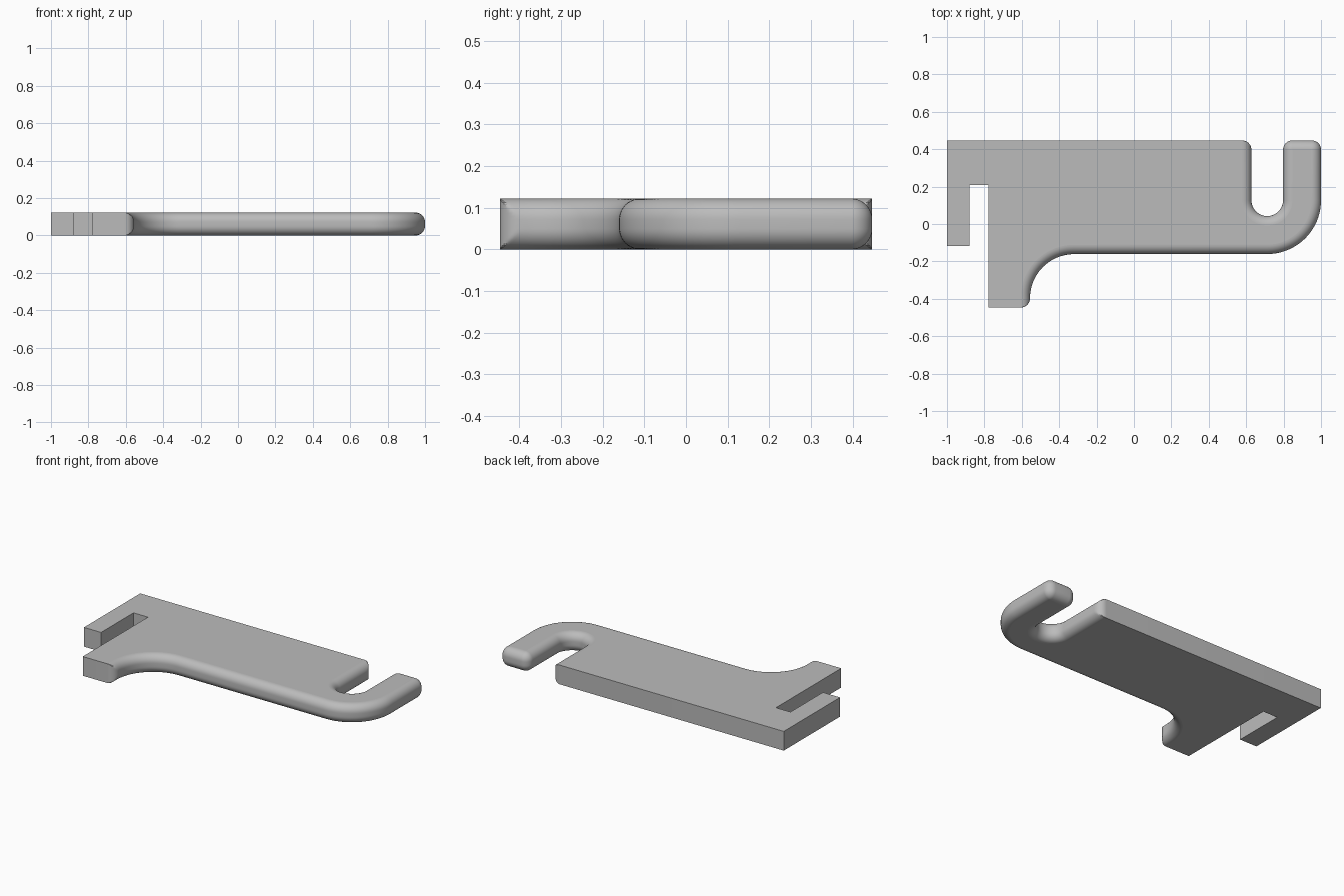
import bpy
import bmesh
from math import sin, cos, pi, radians

cube = bpy.data.objects.get("Cube")
if cube:
    bpy.data.objects.remove(cube, do_unlink=True)

THICK = 0.122    # plate thickness
R = 0.05         # edge rounding radius
STEPS = 10       # segments per rounded edge
BACK = 0.447     # half depth
LEG_X = -0.556   # right side of the leg
SLOT = (0.7125, 0.127)   # shared centre of hook bend and slot
SLOT_R = 0.0845
BEND_R = 0.2875
COVE_R = 0.236


def arc(cx, cy, r, start, end, n):
    angles = [radians(start + (end - start) * k / n) for k in range(n + 1)]
    return [(cx + r * cos(a), cy + r * sin(a)) for a in angles]


def mitred(points, limit):
    return [(min(x, limit), y) for x, y in points]


def outline(inset):
    """Plan outline with only the rounded edges moved inward."""
    sx, sy = SLOT
    body_x = sx - SLOT_R
    tip_y = BACK - R
    # square end with the narrow notch
    pts = [(-1, BACK), (-1, -0.118), (-0.88, -0.118),
           (-0.88, 0.208), (-0.778, 0.208), (-0.778, -BACK)]
    # leg corner and cove
    pts += mitred(arc(LEG_X - R, -tip_y, R, -90, 0, STEPS), LEG_X - inset)
    pts += arc(LEG_X + COVE_R, -tip_y, COVE_R + inset, 180, 90, 24)
    # hook bend, rounded tip, slot
    pts += arc(sx, sy, BEND_R - inset, -90, 0, 28)
    pts += arc(sx + BEND_R - R, tip_y, R - inset, 0, 90, STEPS)
    pts += arc(sx + SLOT_R + R, tip_y, R - inset, 90, 180, STEPS)
    pts += arc(sx, sy, SLOT_R + inset, 0, -180, 32)
    # body corner beside the slot
    pts += mitred(arc(body_x - R, tip_y, R, 0, 90, STEPS), body_x - inset)
    return pts


# heights and insets of the stacked outlines
lower = []
for k in range(STEPS + 1):
    a = pi / 2 * k / STEPS
    lower.append((R * (1 - cos(a)), R * (1 - sin(a))))
layers = lower + [(THICK - z, inset) for z, inset in reversed(lower)]

bm = bmesh.new()
rings = [[bm.verts.new((x, y, z)) for x, y in outline(inset)] for z, inset in layers]
for low, high in zip(rings, rings[1:]):
    for k in range(len(low)):
        j = (k + 1) % len(low)
        bm.faces.new((low[k], low[j], high[j], high[k]))
bm.faces.new(rings[0][::-1])
bm.faces.new(rings[-1])
bmesh.ops.remove_doubles(bm, verts=bm.verts, dist=0.00001)
bmesh.ops.recalc_face_normals(bm, faces=bm.faces)

# smooth rounded walls, flat caps, crisp corners
for f in bm.faces:
    f.smooth = abs(f.normal.z) < 0.9999
for e in bm.edges:
    e.smooth = e.calc_face_angle(0) < radians(30)

mesh = bpy.data.meshes.new("hook_plate")
bm.to_mesh(mesh)
bm.free()
plate = bpy.data.objects.new("hook_plate", mesh)
bpy.context.collection.objects.link(plate)

grey = bpy.data.materials.new("plain_grey")
grey.use_nodes = True
colour = (0.5, 0.5, 0.5, 1)
grey.diffuse_color = colour
grey.node_tree.nodes["Principled BSDF"].inputs["Base Color"].default_value = colour
mesh.materials.append(grey)
